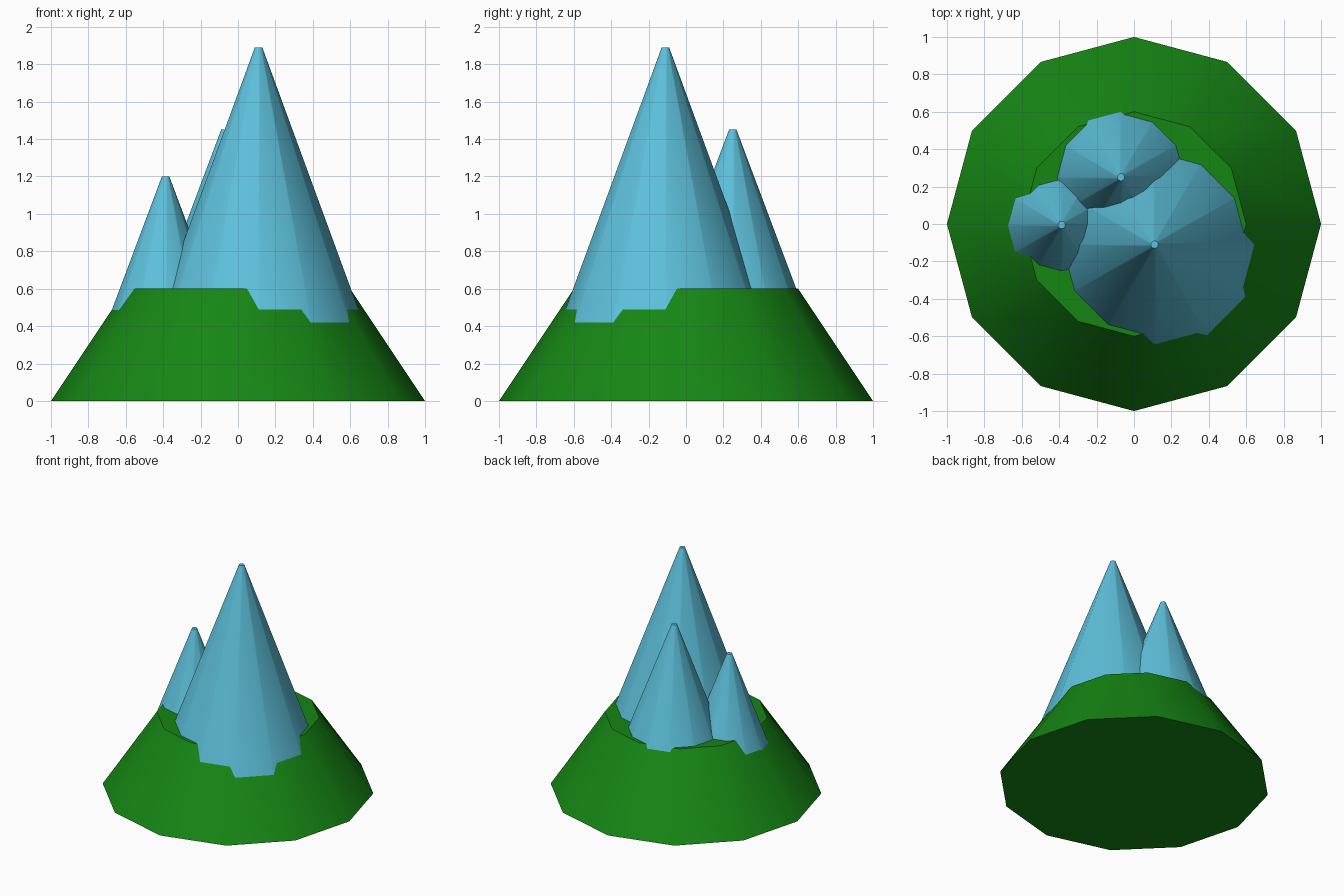
import bpy
import math

if "Cube" in bpy.data.objects:
    bpy.data.objects.remove(bpy.data.objects["Cube"])


def material(name, color):
    m = bpy.data.materials.new(name)
    m.diffuse_color = (*color, 1)
    m.use_nodes = True
    m.node_tree.nodes["Principled BSDF"].inputs["Base Color"].default_value = m.diffuse_color
    return m


def frustum(name, x, y, z0, z1, r0, r1, mat):
    """Twelve-sided truncated cone with a vertex on the +x axis."""
    n = 12
    ring = [(math.cos(math.tau * i / n), math.sin(math.tau * i / n)) for i in range(n)]
    verts = [(r * c, r * s, z) for r, z in ((r0, z0), (r1, z1)) for c, s in ring]
    faces = [(i, (i + 1) % n, n + (i + 1) % n, n + i) for i in range(n)]
    faces += [tuple(reversed(range(n))), tuple(range(n, 2 * n))]
    mesh = bpy.data.meshes.new(name)
    mesh.from_pydata(verts, [], faces)
    mesh.materials.append(mat)
    ob = bpy.data.objects.new(name, mesh)
    ob.location = (x, y, 0)
    bpy.context.collection.objects.link(ob)
    bpy.ops.object.select_all(action='DESELECT')
    ob.select_set(True)
    bpy.context.view_layer.objects.active = ob
    bpy.ops.object.shade_smooth_by_angle(angle=math.radians(35))
    return ob


green = material("grass_green", (0.008, 0.24, 0.007))
blue = material("ice_blue", (0.11, 0.53, 0.71))

# Grassy hill
frustum("hill_base", 0, 0, 0, 0.6, 1.0, 0.6, green)

# Peaks: x, y, tip height, flare per unit of height; feet sunk inside the hill
TIP, FOOT = 0.02, 0.2
for name, x, y, top, flare in (
    ("tall_peak", 0.11, -0.11, 1.89, 0.367),
    ("middle_peak", -0.07, 0.25, 1.45, 0.376),
    ("small_peak", -0.387, -0.005, 1.20, 0.375),
):
    frustum(name, x, y, FOOT, top, TIP + flare * (top - FOOT), TIP, blue)
